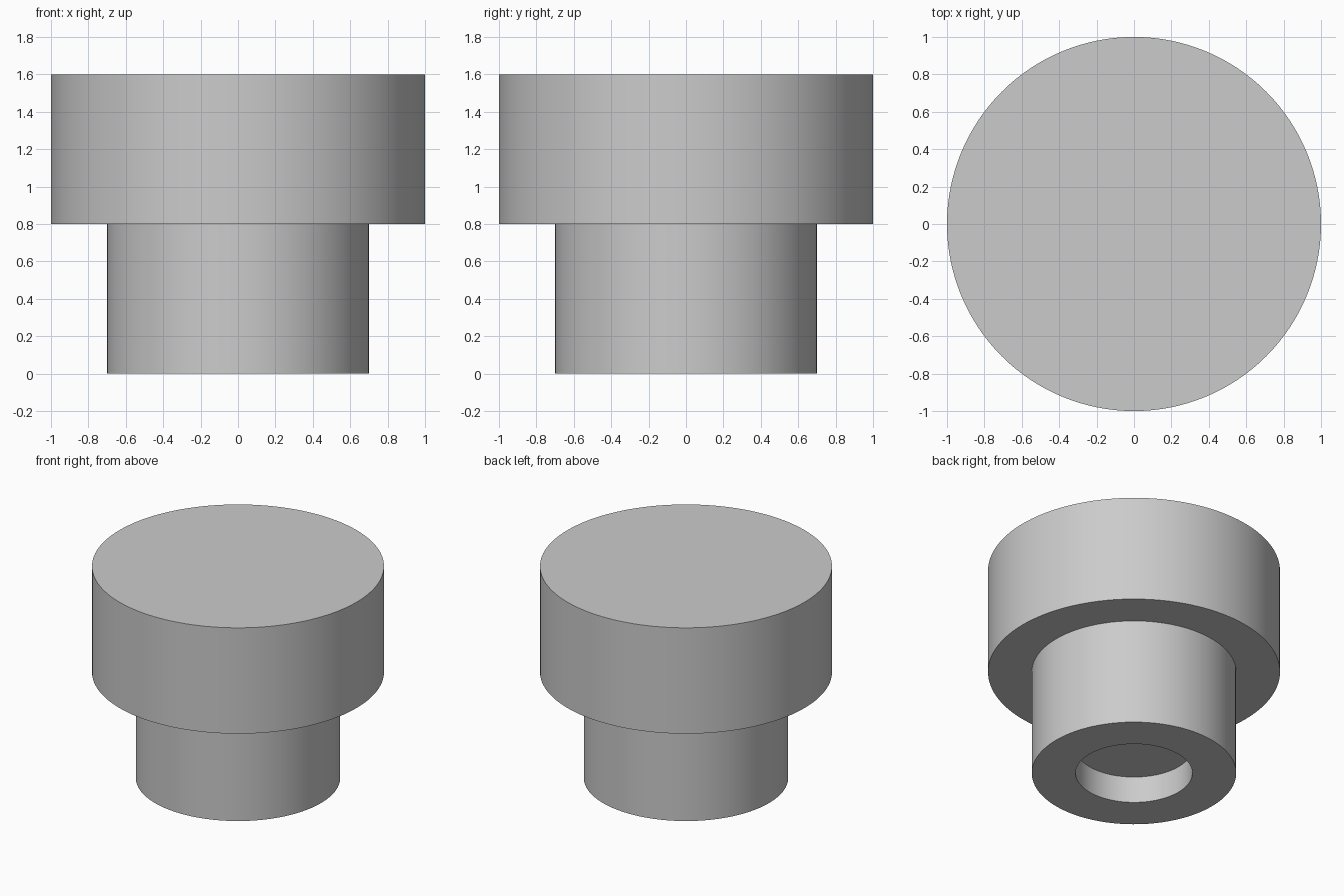
import bpy
import bmesh
import math

cube = bpy.data.objects.get("Cube")
if cube:
    bpy.data.objects.remove(cube, do_unlink=True)

SIDES = 128

grey = bpy.data.materials.new("light_grey")
grey.use_nodes = True
colour = (0.6, 0.6, 0.6, 1)
grey.diffuse_color = colour
grey.node_tree.nodes["Principled BSDF"].inputs["Base Color"].default_value = colour


def turned_part(name, profile):
    """Revolve an outline of (radius, height) points; both ends are capped."""
    bm = bmesh.new()
    rings = []
    for radius, height in profile:
        rings.append([bm.verts.new((radius * math.cos(a), radius * math.sin(a), height))
                      for a in (math.tau * i / SIDES for i in range(SIDES))])
    for low, high in zip(rings, rings[1:]):
        for i in range(SIDES):
            j = (i + 1) % SIDES
            bm.faces.new((low[i], low[j], high[j], high[i]))
    bm.faces.new(rings[0])
    bm.faces.new(rings[-1])
    bmesh.ops.recalc_face_normals(bm, faces=bm.faces)
    mesh = bpy.data.meshes.new(name)
    bm.to_mesh(mesh)
    bm.free()
    mesh.materials.append(grey)
    obj = bpy.data.objects.new(name, mesh)
    bpy.context.collection.objects.link(obj)
    bpy.ops.object.select_all(action="DESELECT")
    obj.select_set(True)
    bpy.context.view_layer.objects.active = obj
    bpy.ops.object.shade_smooth_by_angle(angle=math.radians(30))
    return obj


# One solid: socket ceiling, socket wall, stem, shoulder, wide head
turned_part("stepped_knob", [(0.4, 0.2), (0.4, 0), (0.7, 0),
                             (0.7, 0.8), (1, 0.8), (1, 1.6)])
